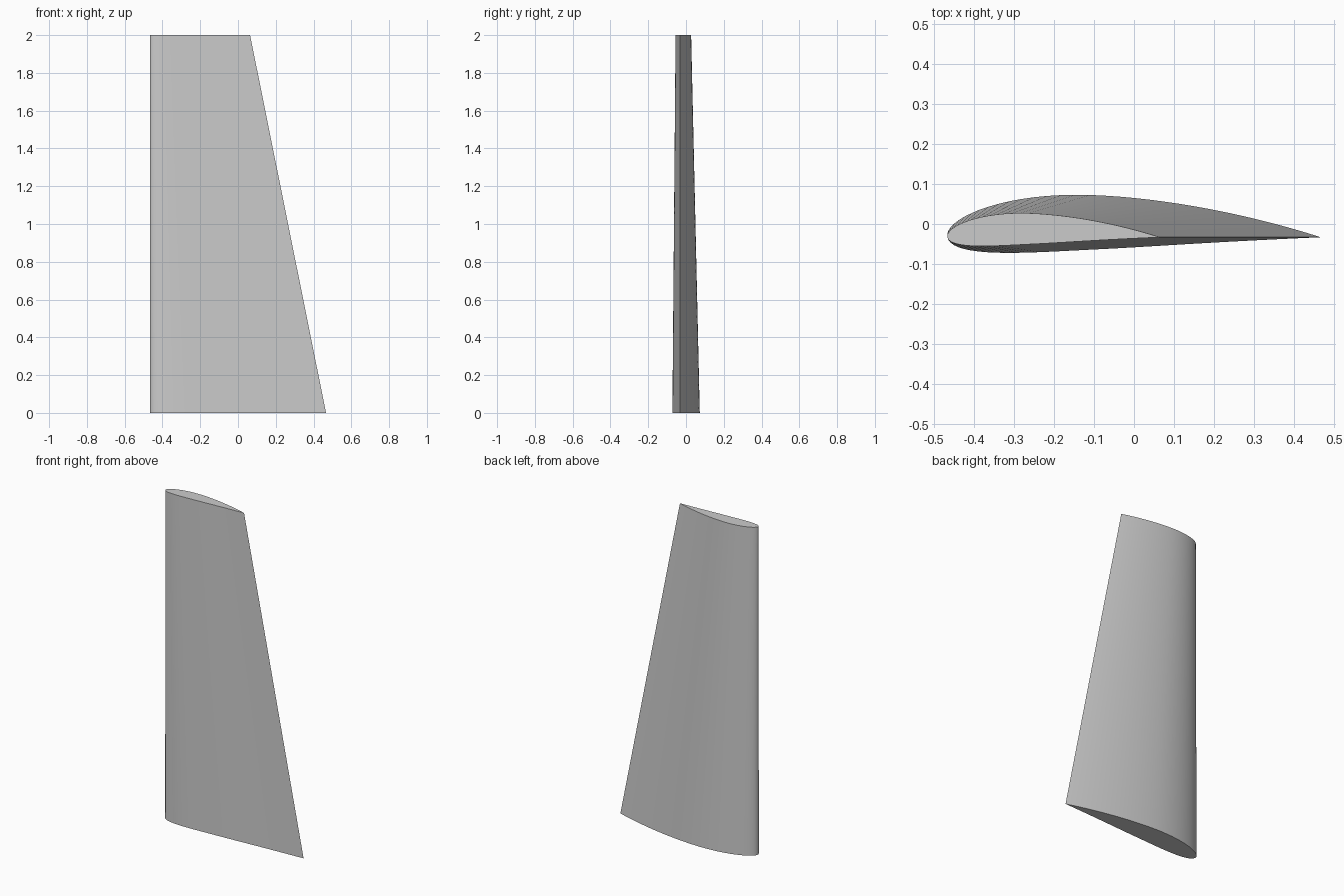
import bpy
import bmesh
import math

if "Cube" in bpy.data.objects:
    bpy.data.objects.remove(bpy.data.objects["Cube"], do_unlink=True)

LEADING_X, CHORD_Y, SPAN = -0.466, -0.033, 2.0
ROOT_CHORD, TIP_CHORD = 0.932, 0.53
CAMBER, CAMBER_POS, THICKNESS = 0.04, 0.4, 0.15
STEPS = 40


def surface_point(t, side):
    """Point on a unit-chord cambered airfoil; side is +1 upper, -1 lower."""
    half = 5 * THICKNESS * (0.2969 * math.sqrt(t) - 0.126 * t - 0.3516 * t**2
                            + 0.2843 * t**3 - 0.1036 * t**4)
    p = CAMBER_POS
    d = p if t < p else 1 - p
    line = CAMBER / d**2 * ((1 - 2 * p if t >= p else 0) + 2 * p * t - t * t)
    slope = math.atan(2 * CAMBER / d**2 * (p - t))
    return (t - side * half * math.sin(slope), line + side * half * math.cos(slope))


def section():
    """Closed outline from trailing edge over the top and back underneath."""
    ts = [(1 - math.cos(math.pi * i / STEPS)) / 2 for i in range(STEPS + 1)]
    upper = [surface_point(t, 1) for t in reversed(ts)]
    lower = [surface_point(t, -1) for t in ts[1:-1]]
    return upper + lower


# Tapered wing panel lofted between root and tip sections
bm = bmesh.new()
rings = []
for chord, z in ((ROOT_CHORD, 0), (TIP_CHORD, SPAN)):
    rings.append([bm.verts.new((LEADING_X + chord * x, CHORD_Y + chord * y, z))
                  for x, y in section()])
root, tip = rings
count = len(root)
for i in range(count):
    j = (i + 1) % count
    bm.faces.new((root[i], root[j], tip[j], tip[i]))
bm.faces.new(root)
bm.faces.new(tip)
bmesh.ops.recalc_face_normals(bm, faces=bm.faces)

mesh = bpy.data.meshes.new("wing_panel")
bm.to_mesh(mesh)
bm.free()
wing = bpy.data.objects.new("wing_panel", mesh)
bpy.context.collection.objects.link(wing)

# Plain grey finish
grey = bpy.data.materials.new("light_grey")
grey.use_nodes = True
colour = (0.6, 0.6, 0.6, 1)
grey.diffuse_color = colour
grey.node_tree.nodes["Principled BSDF"].inputs["Base Color"].default_value = colour
mesh.materials.append(grey)

# Smooth skin with crisp end caps and trailing edge
bpy.ops.object.select_all(action="DESELECT")
wing.select_set(True)
bpy.context.view_layer.objects.active = wing
bpy.ops.object.shade_smooth_by_angle(angle=math.radians(25))
